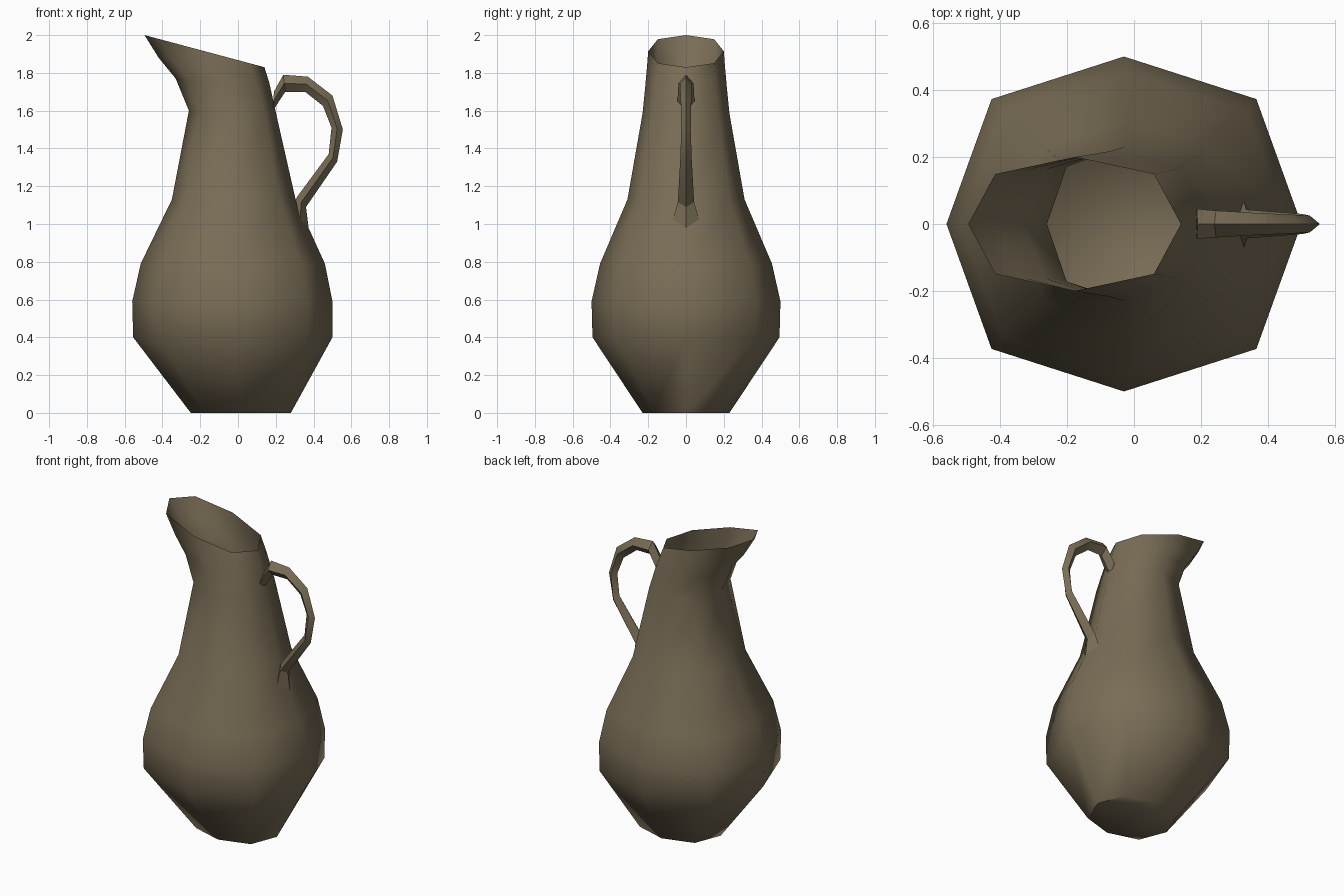
import bpy, bmesh, math
from mathutils import Vector

cube = bpy.data.objects.get("Cube")
if cube:
    bpy.data.objects.remove(cube, do_unlink=True)

clay = bpy.data.materials.new("brown_clay")
clay.use_nodes = True
colour = (0.19, 0.152, 0.092, 1)
clay.diffuse_color = colour
bsdf = clay.node_tree.nodes["Principled BSDF"]
bsdf.inputs["Base Color"].default_value = colour
bsdf.inputs["Roughness"].default_value = 0.9


def loft(name, rings, cap_start, cap_end, angle):
    """Skin a list of closed point rings and shade the result."""
    bm = bmesh.new()
    loops = [[bm.verts.new(p) for p in ring] for ring in rings]
    n = len(loops[0])
    for a, b in zip(loops, loops[1:]):
        for i in range(n):
            j = (i + 1) % n
            bm.faces.new((a[i], a[j], b[j], b[i]))
    if cap_start:
        bm.faces.new(loops[0][::-1])
    if cap_end:
        bm.faces.new(loops[-1])
    bmesh.ops.recalc_face_normals(bm, faces=bm.faces)
    mesh = bpy.data.meshes.new(name)
    bm.to_mesh(mesh)
    bm.free()
    mesh.materials.append(clay)
    ob = bpy.data.objects.new(name, mesh)
    bpy.context.collection.objects.link(ob)
    bpy.ops.object.select_all(action="DESELECT")
    ob.select_set(True)
    bpy.context.view_layer.objects.active = ob
    bpy.ops.object.shade_smooth_by_angle(angle=math.radians(angle))
    return ob


def body_ring(x0, z0, x1, z1, ry):
    """Eight-sided ring, tilted from its left end to its right end."""
    ring = []
    for i in range(8):
        a = i * math.pi / 4
        k = 1.055 if i % 2 else 1.0
        u = math.cos(a) * k
        t = (u + 1) / 2
        ring.append((x0 + (x1 - x0) * t, ry * math.sin(a) * k, z0 + (z1 - z0) * t))
    return ring


# Jug body: foot, belly, neck and flared pouring lip, open at the top
body = [
    (-0.25, 0, 0.28, 0, 0.23),
    (-0.555, 0.4, 0.5, 0.4, 0.495),
    (-0.56, 0.59, 0.5, 0.59, 0.5),
    (-0.515, 0.79, 0.46, 0.79, 0.455),
    (-0.35, 1.13, 0.305, 1.13, 0.31),
    (-0.26, 1.6, 0.205, 1.57, 0.23),
    (-0.33, 1.77, 0.185, 1.66, 0.217),
    (-0.42, 1.88, 0.165, 1.75, 0.208),
    (-0.495, 2.0, 0.14, 1.83, 0.2),
]
loft("jug_body", [body_ring(*r) for r in body], True, False, 60)

# Handle: diamond section given by its outer ridge, inner ridge and half width
handle = [
    ((0.19, 1.70), (0.185, 1.60), 0.045),
    ((0.24, 1.79), (0.25, 1.70), 0.04),
    ((0.37, 1.78), (0.355, 1.70), 0.033),
    ((0.50, 1.68), (0.45, 1.625), 0.028),
    ((0.555, 1.50), (0.495, 1.51), 0.025),
    ((0.525, 1.33), (0.48, 1.37), 0.03),
    ((0.36, 1.09), (0.31, 1.14), 0.043),
    ((0.375, 0.97), (0.28, 1.06), 0.072),
]
sections = []
for (ox, oz), (ix, iz), w in handle:
    outer, inner = Vector((ox, 0, oz)), Vector((ix, 0, iz))
    mid = (outer + inner) / 2
    side = Vector((0, w, 0))
    sections.append([outer, mid + side, inner, mid - side])
loft("handle", sections, True, True, 30)
